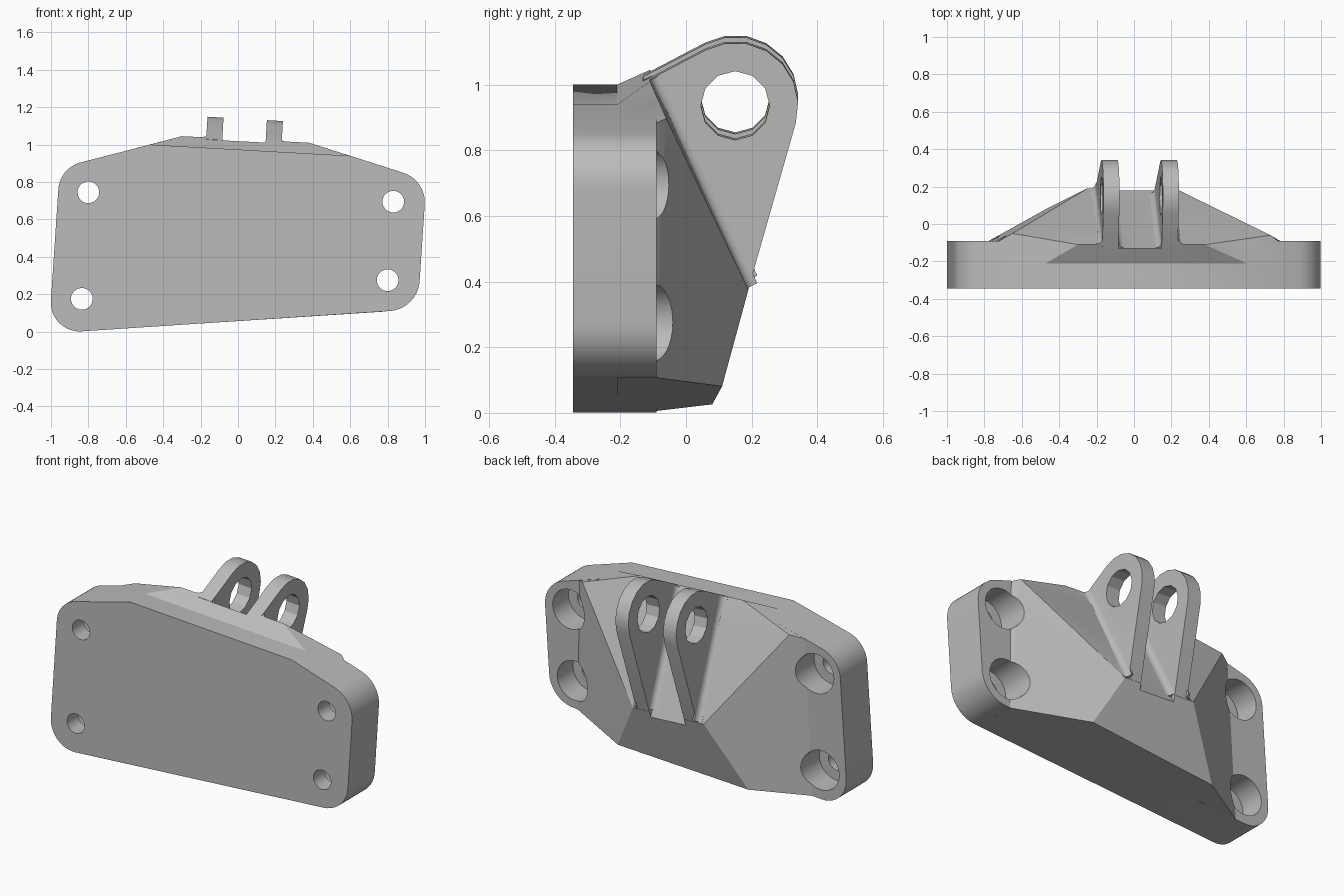
import bpy, bmesh, math
from mathutils import Vector, Matrix

cube = bpy.data.objects.get("Cube")
if cube:
    bpy.data.objects.remove(cube, do_unlink=True)

steel = bpy.data.materials.new("plain grey")
steel.use_nodes = True
grey = (0.5, 0.5, 0.5, 1)
steel.diffuse_color = grey
steel.node_tree.nodes["Principled BSDF"].inputs["Base Color"].default_value = grey

TILT = Matrix.Rotation(math.radians(3.3), 4, 'Y')   # lean of the clevis


def finish(name, bm, matrix=None):
    bmesh.ops.recalc_face_normals(bm, faces=bm.faces)
    if matrix:
        bm.transform(matrix)
    mesh = bpy.data.meshes.new(name)
    bm.to_mesh(mesh)
    bm.free()
    mesh.materials.append(steel)
    obj = bpy.data.objects.new(name, mesh)
    bpy.context.collection.objects.link(obj)
    return obj


def prism(name, points, sweep, matrix=None):
    bm = bmesh.new()
    face = bm.faces.new([bm.verts.new(p) for p in points])
    top = bmesh.ops.extrude_face_region(bm, geom=[face])["geom"]
    moved = [v for v in top if isinstance(v, bmesh.types.BMVert)]
    bmesh.ops.translate(bm, verts=moved, vec=sweep)
    return finish(name, bm, matrix)


def hull(name, points):
    bm = bmesh.new()
    for p in points:
        bm.verts.new(p)
    res = bmesh.ops.convex_hull(bm, input=bm.verts)
    junk = set(res["geom_interior"] + res["geom_unused"])
    bmesh.ops.delete(bm, geom=[g for g in junk if isinstance(g, bmesh.types.BMVert)],
                     context='VERTS')
    return finish(name, bm)


def combine(target, other, operation):
    bpy.context.view_layer.objects.active = target
    mod = target.modifiers.new("shape", 'BOOLEAN')
    mod.operation, mod.solver, mod.object = operation, 'EXACT', other
    bpy.ops.object.modifier_apply(modifier=mod.name)
    bpy.data.objects.remove(other, do_unlink=True)


def arc(cx, cy, r, start, end, n):
    angles = [math.radians(start + (end - start) * i / n) for i in range(n + 1)]
    return [(cx + r * math.cos(a), cy + r * math.sin(a)) for a in angles]


def rounded(before, corner, after, t, n=10):
    # True arc that starts and ends a distance t from the corner
    c = Vector(corner)
    a, b = (Vector(before) - c).normalized(), (Vector(after) - c).normalized()
    half = a.angle(b) / 2
    centre = c + (a + b).normalized() * (t / math.cos(half))
    p, q = c + a * t - centre, c + b * t - centre
    sweep = math.pi - 2 * half
    return [centre + (p * math.sin((1 - i / n) * sweep) + q * math.sin(i / n * sweep))
            / math.sin(sweep) for i in range(n + 1)]


# Base plate with rounded corners
FRONT, SEAT, STEP = -0.345, -0.09, -0.21
bl, br, tr, tl = (-1.012, -0.01), (0.961, 0.12), (1.007, 0.81), (-0.953, 0.876)
peak_r, peak_l = (0.6, 0.94), (-0.47, 1.0)
outline = (rounded(tl, bl, br, 0.175) + rounded(bl, br, tr, 0.15)
           + rounded(br, tr, peak_r, 0.13) + [peak_r, peak_l]
           + rounded(peak_l, tl, bl, 0.115))
body = prism("bracket_body", [(x, FRONT, z) for x, z in outline], (0, SEAT - FRONT, 0))

# Faceted rear mass: ridge, lower corners, top rim, then its foot on the plate
rear = hull("rear_mass", [
    (0.22, 0.19, 0.375), (-0.25, 0.19, 0.402),
    (0.375, 0.11, 0.081), (-0.47, 0.08, 0.026),
    (0.38, -0.11, 1.01), (-0.3, -0.11, 1.045),
    (0.73, -0.06, 0.897), (-0.65, -0.05, 0.953),
    (0.78, SEAT, 0.107), (-0.776, SEAT, 0.006),
    (0.77, SEAT, 0.884), (-0.72, SEAT, 0.935),
    (0.78, STEP, 0.107), (-0.776, STEP, 0.006),
    (0.6, STEP, 0.94), (-0.47, STEP, 1.0)])
combine(body, rear, 'UNION')

# Sloping rear face in the clevis frame
ridge, rim = Vector((0, 0.19, 0.388)), Vector((0, -0.11, 1.031))
along = (rim - ridge).normalized()
out = Vector((0, along.z, -along.y))
length = (rim - ridge).length
LUGS, HALF, SINK = (-0.186, 0.132), 0.043, 0.025

# Shallow slot between the lugs
low, high = ridge - out * SINK - along * 0.1, rim - out * SINK + along * 0.2
side = Vector((LUGS[0] + HALF, 0, 0))
slot = prism("slot_cutter", [side + p for p in (low, high, high + out * 0.3, low + out * 0.3)],
             (LUGS[1] - LUGS[0] - 2 * HALF, 0, 0), TILT)
combine(body, slot, 'DIFFERENCE')

# Clevis lugs with a round eye end
PIN_Y, PIN_Z = 0.15, 0.948
profile = ([(0.14, 0.388), (0.19, 0.388)] + arc(PIN_Y, PIN_Z, 0.192, -16, 118, 7)
           + [(-0.13, 1.018), (-0.13, 0.97)])
for x in LUGS:
    lug = prism("lug", [(x - HALF, y, z) for y, z in profile], (2 * HALF, 0, 0), TILT)
    combine(body, lug, 'UNION')

# Fillets where the lugs meet the sloping face
R = 0.032
for x, outer in ((LUGS[0], -1), (LUGS[1], 1)):
    for direction in (-1, 1):
        sunk = 0 if direction == outer else SINK
        section = [(-0.01, -0.01), (R, -0.01)] + arc(R, R, R, 270, 180, 4) + [(-0.01, R)]
        base = ridge - out * sunk + along * (0.005 + sunk * 0.3)
        base.x = x + direction * HALF
        ring = [base + Vector((direction * u, 0, 0)) + out * w for u, w in section]
        fillet = prism("fillet", ring, along * (length - 0.01 - sunk * 0.6), TILT)
        combine(body, fillet, 'UNION')

# Pin bore through both lugs
bore = prism("bore_cutter", [(-0.5, y, z) for y, z in arc(PIN_Y, PIN_Z, 0.105, 0, 330, 11)],
             (1, 0, 0), TILT)
combine(body, bore, 'DIFFERENCE')

# Bolt holes with wide counterbores from the rear
for x, z in ((-0.8, 0.745), (0.83, 0.695), (-0.835, 0.175), (0.8, 0.275)):
    for radius, start in ((0.058, -0.5), (0.118, -0.24)):
        ring = arc(x, z, radius, 0, 348.75, 31)
        drill = prism("bolt_cutter", [(px, start, pz) for px, pz in ring], (0, 0.6, 0))
        combine(body, drill, 'DIFFERENCE')

# One material and smooth shading across the rounded walls
body.data.materials.clear()
body.data.materials.append(steel)
bpy.ops.object.select_all(action='DESELECT')
body.select_set(True)
bpy.context.view_layer.objects.active = body
bpy.ops.object.shade_smooth_by_angle(angle=math.radians(25))
